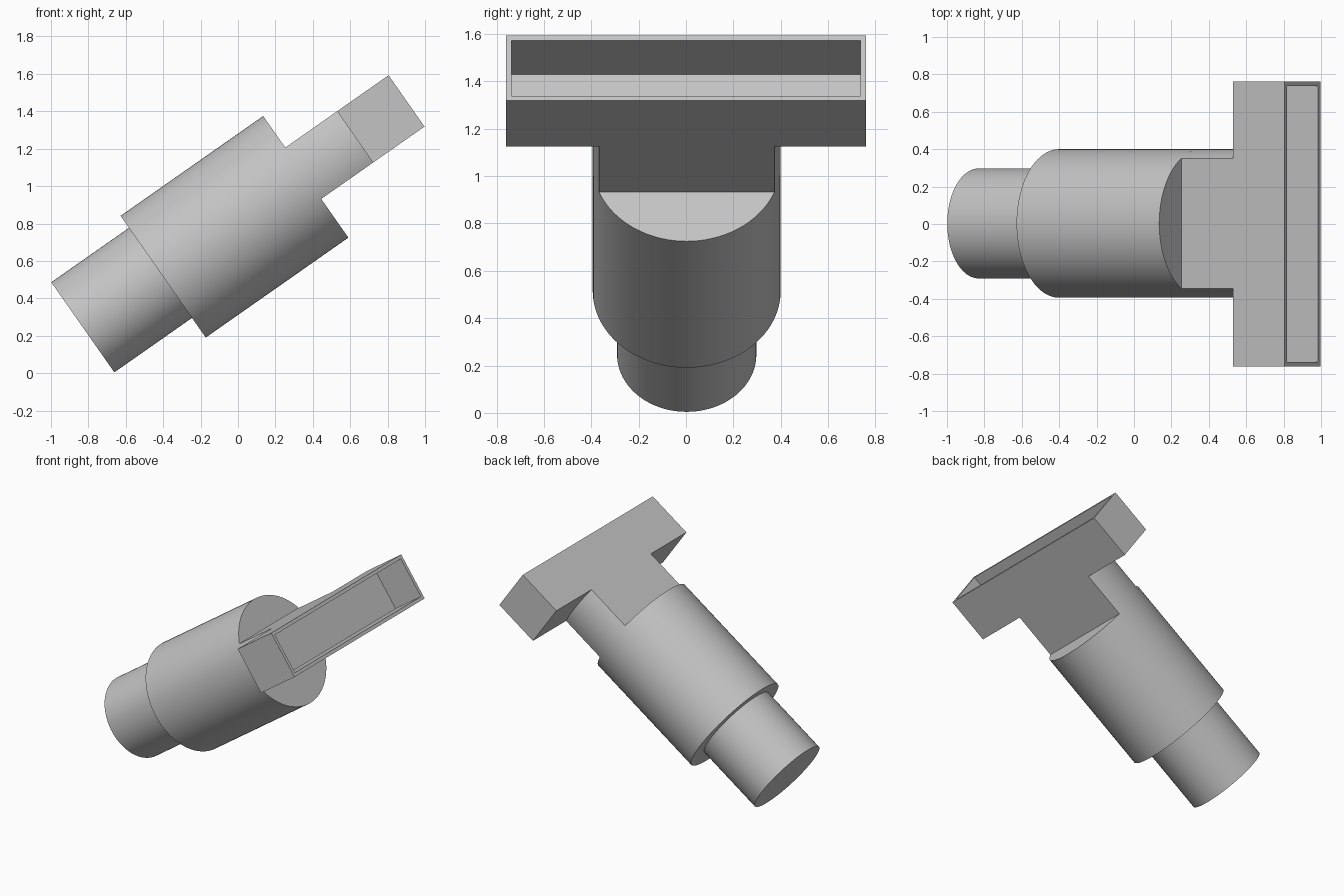
import bpy, bmesh
from math import radians, sin, cos, asin, pi
from mathutils import Matrix

cube = bpy.data.objects.get("Cube")
if cube:
    bpy.data.objects.remove(cube, do_unlink=True)

grey = bpy.data.materials.new("plain grey")
grey.use_nodes = True
COLOUR = (0.55, 0.55, 0.55, 1)
grey.diffuse_color = COLOUR
grey.node_tree.nodes["Principled BSDF"].inputs["Base Color"].default_value = COLOUR

# The shaft leans: local x runs along it, local z is square to it
TILT = Matrix.Rotation(radians(-35), 4, "Y")


def arc(radius, height, start, end, steps):
    """Points (y, z) on an arc around the shaft axis."""
    return [(0.003 + radius * cos(start + (end - start) * i / steps),
             height + radius * sin(start + (end - start) * i / steps))
            for i in range(steps + 1)]


def extrude_part(name, outline, start, end, slot=None):
    """Extrude a (y, z) outline along the shaft; slot = (rim, depth)."""
    bm = bmesh.new()
    base = bm.faces.new([bm.verts.new((start, y, z)) for y, z in outline])
    out = bmesh.ops.extrude_face_region(bm, geom=[base], use_keep_orig=True)
    top = [v for v in out["geom"] if isinstance(v, bmesh.types.BMVert)]
    bmesh.ops.translate(bm, verts=top, vec=(end - start, 0, 0))
    bmesh.ops.recalc_face_normals(bm, faces=bm.faces)
    if slot:
        rim, depth = slot
        face = max(bm.faces, key=lambda f: f.calc_center_median().x)
        bmesh.ops.inset_region(bm, faces=[face], thickness=rim)
        # Sink the inset face to form a pocket with straight walls
        sunk = bmesh.ops.extrude_discrete_faces(bm, faces=[face])["faces"][0]
        rim_edges = [e for e in bm.edges if e.is_boundary]
        bmesh.ops.translate(bm, verts=sunk.verts, vec=(-depth, 0, 0))
        bmesh.ops.remove_doubles(bm, verts=bm.verts, dist=0.0001)
    bm.transform(TILT)
    mesh = bpy.data.meshes.new(name)
    bm.to_mesh(mesh)
    bm.free()
    mesh.materials.append(grey)
    obj = bpy.data.objects.new(name, mesh)
    bpy.context.collection.objects.link(obj)
    bpy.ops.object.select_all(action="DESELECT")
    obj.select_set(True)
    bpy.context.view_layer.objects.active = obj
    bpy.ops.object.shade_smooth_by_angle(angle=radians(30))
    return obj


AXIS, RADIUS = 0.652, 0.397
LOW, HIGH = 0.508, 0.843      # flats of the neck and head
BODY_END, HEAD_START, HEAD_END = 0.899, 1.237, 1.573

# Thin end and thick body of the shaft
extrude_part("thin_shaft", arc(0.294, 0.677, 0, 2 * pi, 96)[:-1], -0.539, -0.032)
extrude_part("thick_body", arc(RADIUS, AXIS, 0, 2 * pi, 96)[:-1], -0.032, BODY_END)

# Neck: the body's round section cut by two flats
low, high = asin((LOW - AXIS) / RADIUS), asin((HIGH - AXIS) / RADIUS)
neck = arc(RADIUS, AXIS, low, high, 16) + arc(RADIUS, AXIS, pi - high, pi - low, 16)
extrude_part("flat_neck", neck, BODY_END, HEAD_START)

# Wide head with a long pocket in its end
W = 0.761
head = [(-W, LOW), (W, LOW), (W, HIGH), (-W, HIGH)]
extrude_part("slotted_head", head, HEAD_START, HEAD_END, slot=(0.034, 0.253))
